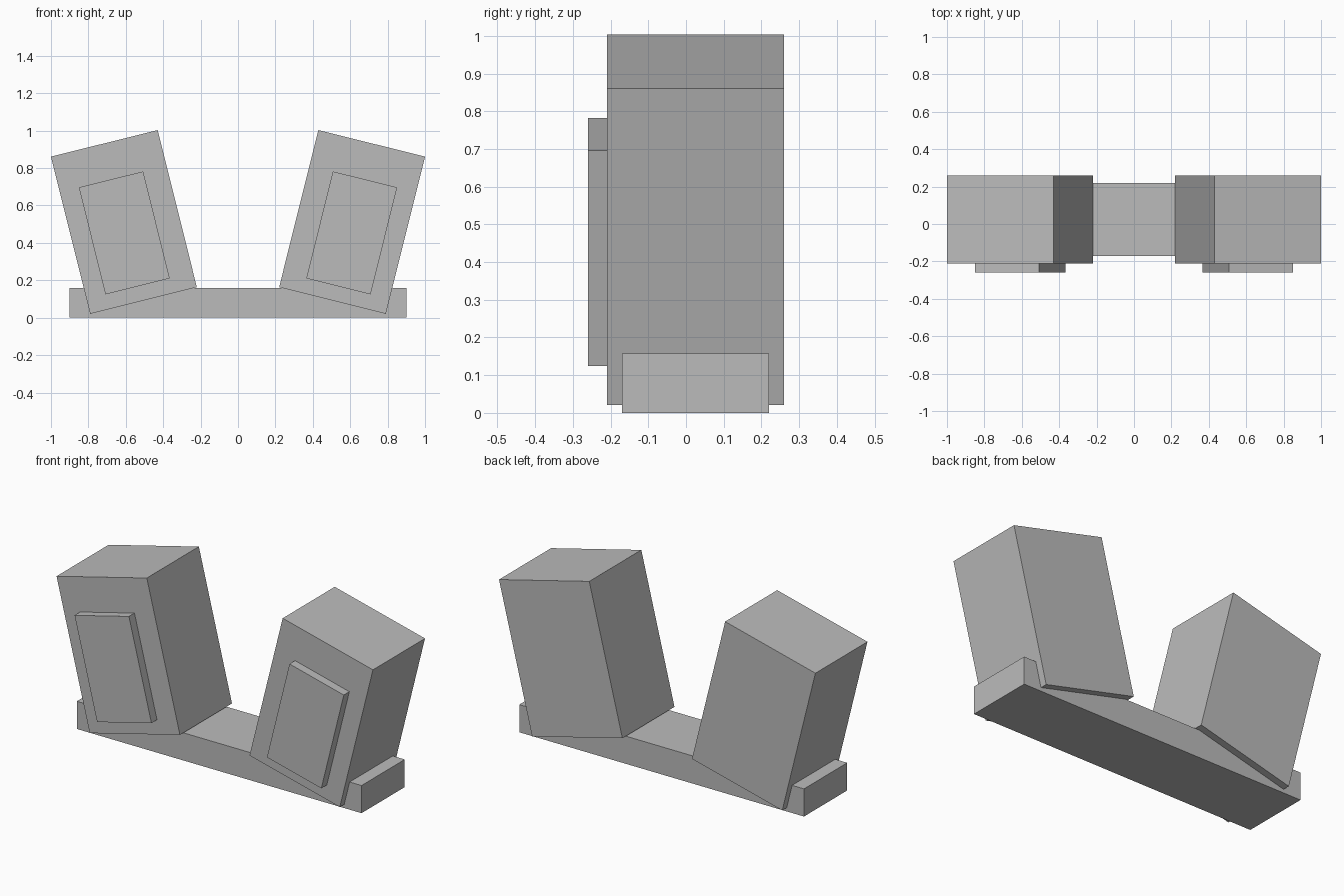
import bpy
from math import radians
from mathutils import Matrix, Vector

old = bpy.data.objects.get("Cube")
if old:
    bpy.data.objects.remove(old, do_unlink=True)

# Single plain grey
GREY = (0.5, 0.5, 0.5, 1.0)
grey = bpy.data.materials.new("plain_grey")
grey.use_nodes = True
grey.diffuse_color = GREY
grey.node_tree.nodes["Principled BSDF"].inputs["Base Color"].default_value = GREY


def box(name, center, size, tilt=0.0):
    """Flat-shaded box, tilted about the front-back axis."""
    bpy.ops.mesh.primitive_cube_add(size=1)
    obj = bpy.context.object
    obj.name = obj.data.name = name
    obj.data.transform(Matrix.Diagonal(Vector(size).to_4d()))
    obj.location = center
    obj.rotation_euler.y = radians(tilt)
    obj.data.materials.append(grey)
    return obj


# Long base bar
box("base_bar", (0, 0.025, 0.079), (1.8, 0.39, 0.158))

# Outward-leaning cabinets with raised front panels
for side, s in (("left", 1), ("right", -1)):
    box(side + "_cabinet", (s * 0.61, 0.025, 0.512), (0.588, 0.47, 0.866), s * 14)
    box(side + "_front_panel", (s * 0.608, -0.23, 0.4535), (0.354, 0.06, 0.589), s * 14)
